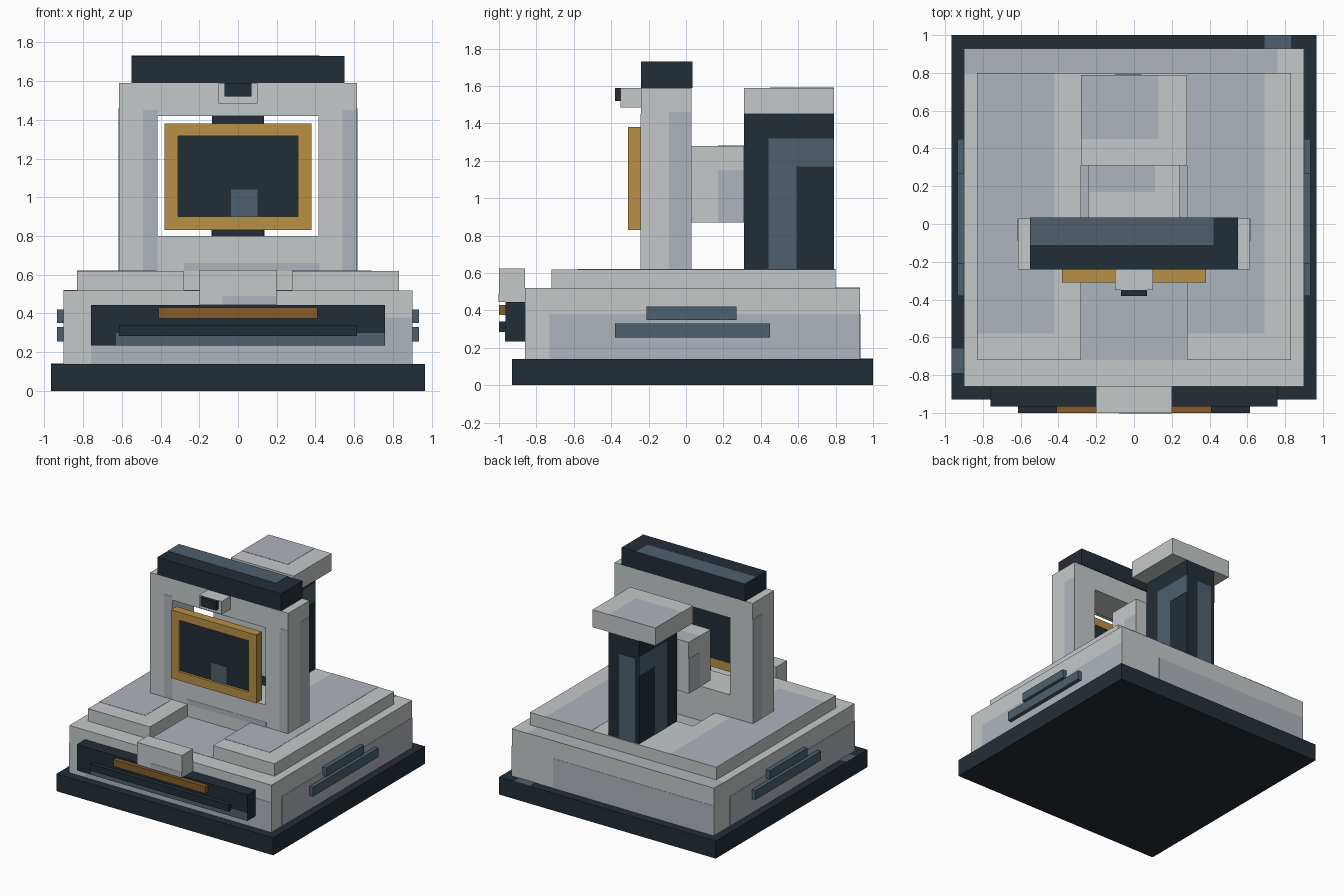
import bpy
import bmesh

# Remove only the default cube
default_cube = bpy.data.objects.get("Cube")
if default_cube:
    bpy.data.objects.remove(default_cube, do_unlink=True)


def make_material(name, *rgb):
    """Flat material from 8-bit display values, stored as linear."""
    linear = [((c / 255 + .055) / 1.055) ** 2.4 for c in rgb]
    material = bpy.data.materials.new(name)
    material.use_nodes = True
    material.diffuse_color = (*linear, 1)
    shader = material.node_tree.nodes["Principled BSDF"]
    shader.inputs["Base Color"].default_value = (*linear, 1)
    shader.inputs["Roughness"].default_value = .8
    return material


pale_grey = make_material("pale grey", 197, 201, 201)
cool_grey = make_material("cool grey", 175, 181, 188)
charcoal = make_material("charcoal", 35, 45, 54)
slate_blue = make_material("slate blue", 78, 96, 110)
gold = make_material("gold", 184, 144, 70)
bronze = make_material("bronze", 133, 93, 42)


def finish(name, material, bm):
    bmesh.ops.recalc_face_normals(bm, faces=bm.faces)
    mesh = bpy.data.meshes.new(name)
    bm.to_mesh(mesh)
    bm.free()
    mesh.materials.append(material)
    bpy.context.collection.objects.link(bpy.data.objects.new(name, mesh))


def box(name, material, x, y, z):
    """Box from extents; a single number for x means symmetric."""
    if not isinstance(x, tuple):
        x = (-x, x)
    bm = bmesh.new()
    bmesh.ops.create_cube(bm, size=1)
    for vert in bm.verts:
        for axis, (low, high) in enumerate((x, y, z)):
            vert.co[axis] = high if vert.co[axis] > 0 else low
    finish(name, material, bm)


def prism(name, material, outline, z):
    """Vertical extrusion of a plan outline."""
    bm = bmesh.new()
    face = bm.faces.new([bm.verts.new((px, py, z[0])) for px, py in outline])
    extruded = bmesh.ops.extrude_face_region(bm, geom=[face])["geom"]
    for item in extruded:
        if isinstance(item, bmesh.types.BMVert):
            item.co.z = z[1]
    finish(name, material, bm)


def ring(name, material, outer, inner, y, outer_z, inner_z):
    """Rectangular surround with an open centre."""
    bottom, top = outer_z
    sill, head = inner_z
    box(name + "_sill", material, x=outer, y=y, z=(bottom, sill))
    box(name + "_head", material, x=outer, y=y, z=(head, top))
    box(name + "_left_post", material, x=(inner, outer), y=y, z=inner_z)
    box(name + "_right_post", material, x=(-outer, -inner), y=y, z=inner_z)


def thin(position):
    return (position - .002, position + .002)


def side_plates(name, material, at, y, z):
    """Matching plates on both flanks."""
    box(name + "_left", material, x=thin(at), y=y, z=z)
    box(name + "_right", material, x=thin(-at), y=y, z=z)


# Base and stepped deck with a channel open to the front
box("plinth", charcoal, x=.965, y=(-.93, 1), z=(0, .14))
box("body", pale_grey, x=.9, y=(-.86, .93), z=(.14, .52))
half_deck = [(.28, .31), (.28, -.72), (.83, -.72), (.83, .8)]
deck_outline = half_deck + [(-px, py) for px, py in reversed(half_deck)]
prism("deck", pale_grey, deck_outline, z=(.52, .62))

# Side rails
for side, sign in (("left", 1), ("right", -1)):
    rail_x = tuple(sorted((sign * .9, sign * .935)))
    box(side + "_lower_rail", slate_blue, x=rail_x, y=(-.38, .45), z=(.255, .33))
    box(side + "_upper_rail", slate_blue, x=rail_x, y=(-.21, .27), z=(.35, .42))

# Front panel with strips and a centre block
box("front_panel", charcoal, x=.76, y=(-.965, -.86), z=(.235, .445))
box("front_panel_bar", charcoal, x=.615, y=(-1, -.965), z=(.285, .34))
box("front_panel_trim", bronze, x=.41, y=(-1, -.965), z=(.375, .43))
box("front_block", pale_grey, x=.2, y=(-1, -.86), z=(.445, .625))

# Upright frame, top bar and sensor
ring("upright_frame", pale_grey, outer=.615, inner=.415, y=(-.24, .03),
     outer_z=(.52, 1.59), inner_z=(.8, 1.42))
box("top_bar", charcoal, x=.55, y=(-.24, .035), z=(1.59, 1.73))
box("sensor_housing", pale_grey, x=.1, y=(-.35, -.24), z=(1.485, 1.59))
box("sensor_lens", charcoal, x=.07, y=(-.38, -.35), z=(1.52, 1.59))

# Screen in its surround
ring("screen_surround", gold, outer=.38, inner=.31, y=(-.31, -.24),
     outer_z=(.83, 1.38), inner_z=(.9, 1.315))
box("screen", charcoal, x=.31, y=(-.29, -.245), z=(.9, 1.315))

# Rear column, its cap and the linking arm
box("rear_column", charcoal, x=.135, y=(.31, .79), z=(.62, 1.45))
box("column_cap", pale_grey, x=.28, y=(.31, .79), z=(1.45, 1.59))
box("linking_arm", pale_grey, x=.24, y=(.03, .31), z=(.87, 1.28))

# Inlaid plates on upward faces
box("left_deck_inlay", cool_grey, x=(.28, .69), y=(-.58, .8), z=thin(.62))
box("right_deck_inlay", cool_grey, x=(-.83, -.42), y=(-.58, .8), z=thin(.62))
box("channel_inlay", cool_grey, x=.28, y=(-.72, .31), z=thin(.52))
box("rear_ledge_inlay", cool_grey, x=(-.9, .76), y=(.8, .93), z=thin(.52))
box("cap_inlay", cool_grey, x=(-.28, .13), y=(.45, .79), z=thin(1.59))
box("arm_inlay", cool_grey, x=(-.24, .11), y=(.17, .31), z=thin(1.28))
box("top_bar_inlay", slate_blue, x=(-.55, .42), y=(-.11, .035), z=thin(1.73))
box("plinth_rear_inlay", slate_blue, x=(.69, .83), y=(.93, 1), z=thin(.14))
box("plinth_side_inlay", slate_blue, x=(-.965, -.9), y=(-.79, -.66), z=thin(.14))

# Inlaid plates on the front
box("body_front_inlay", cool_grey, x=(-.76, .9), y=thin(-.86), z=(.14, .38))
box("panel_inlay", slate_blue, x=(-.63, .76), y=thin(-.965), z=(.235, .3))
box("block_inlay", cool_grey, x=(-.08, .2), y=thin(-1), z=(.445, .49))
box("right_post_inlay", cool_grey, x=(-.49, -.415), y=thin(-.24), z=(.62, 1.45))
box("left_post_inlay", cool_grey, x=(.54, .615), y=thin(-.24), z=(.62, 1.45))
box("sill_inlay", cool_grey, x=(-.28, .42), y=thin(-.24), z=(.62, .66))
box("screen_inlay", slate_blue, x=(-.035, .1), y=thin(-.29), z=(.9, 1.04))

# Inlaid plates on the flanks
box("body_left_inlay", cool_grey, x=thin(.9), y=(-.73, .93), z=(.14, .38))
box("body_right_inlay", cool_grey, x=thin(-.9), y=(-.86, .73), z=(.14, .38))
side_plates("frame_inlay", cool_grey, at=.615, y=(-.09, .03), z=(.62, 1.46))
side_plates("arm_side_inlay", cool_grey, at=.24, y=(.17, .31), z=(.87, 1.15))
side_plates("column_inlay", slate_blue, at=.135, y=(.44, .59), z=(.62, 1.32))
side_plates("column_top_inlay", slate_blue, at=.135, y=(.59, .79), z=(1.17, 1.32))

# Inlaid plates on the back
box("body_back_inlay", cool_grey, x=(-.9, .53), y=thin(.93), z=(.14, .38))
box("column_back_inlay", slate_blue, x=(-.1, .04), y=thin(.79), z=(.62, 1.3))
